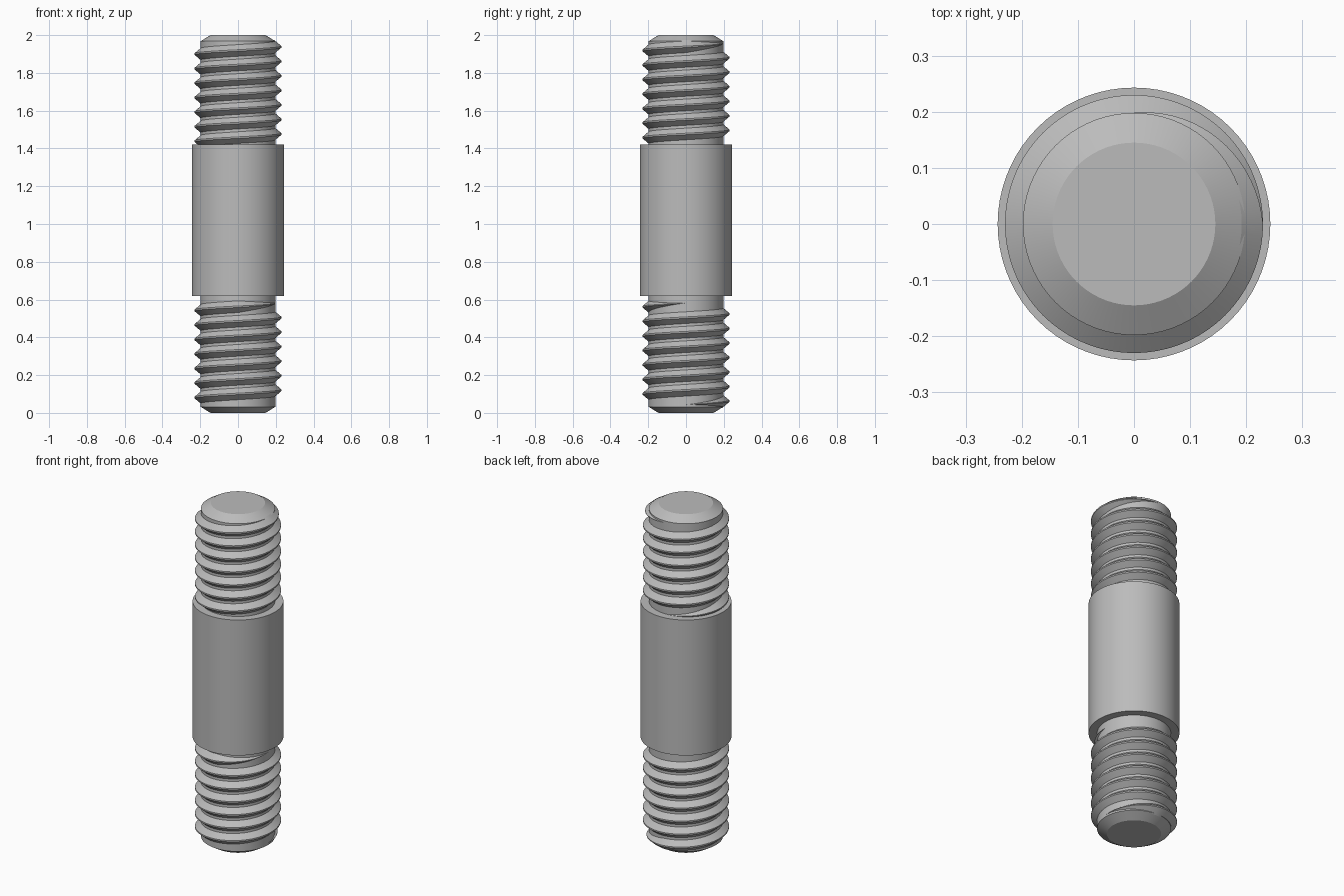
import bpy, bmesh, math

if "Cube" in bpy.data.objects:
    bpy.data.objects.remove(bpy.data.objects["Cube"])

SEG = 72            # sides around the rod
PITCH = 0.0769
TURNS = 7
CORE_R, CREST_R, SHANK_R = 0.198, 0.23, 0.243

steel = bpy.data.materials.new("steel grey")
steel.diffuse_color = (0.5, 0.5, 0.5, 1)
steel.use_nodes = True
steel.node_tree.nodes["Principled BSDF"].inputs["Base Color"].default_value = steel.diffuse_color


def finish(name, bm):
    bmesh.ops.recalc_face_normals(bm, faces=bm.faces)
    mesh = bpy.data.meshes.new(name)
    bm.to_mesh(mesh)
    bm.free()
    mesh.materials.append(steel)
    obj = bpy.data.objects.new(name, mesh)
    bpy.context.collection.objects.link(obj)
    bpy.ops.object.select_all(action='DESELECT')
    obj.select_set(True)
    bpy.context.view_layer.objects.active = obj
    bpy.ops.object.shade_smooth_by_angle(angle=math.radians(25))


def bridge(bm, rings, closed):
    """Join neighbouring vertex rings with quads, capping both ends."""
    for a, b in zip(rings, rings[1:]):
        n = len(a)
        for i in range(n):
            j = (i + 1) % n
            bm.faces.new((a[i], a[j], b[j], b[i]))
    if closed:
        bm.faces.new(rings[0])
        bm.faces.new(rings[-1])


def turned(name, profile):
    """Solid of revolution from (radius, z) points."""
    bm = bmesh.new()
    rings = [[bm.verts.new((r * math.cos(t), r * math.sin(t), z))
              for t in (math.tau * i / SEG for i in range(SEG))]
             for r, z in profile]
    bridge(bm, rings, True)
    finish(name, bm)


def thread(name, z0, start):
    """Right-handed ridge whose height runs out over a quarter turn at each end."""
    bm = bmesh.new()
    rings = []
    steps = TURNS * SEG
    for i in range(steps + 1):
        turn = i / SEG
        s = max(0.02, min(1, turn / 0.25, (TURNS - turn) / 0.25))
        a = start + math.tau * turn
        z = z0 + PITCH * turn
        crest = CORE_R + (CREST_R - CORE_R) * s
        section = [(CORE_R - 0.006, -0.036 * s), (crest, -0.004 * s),
                   (crest, 0.004 * s), (CORE_R - 0.006, 0.036 * s)]
        rings.append([bm.verts.new((r * math.cos(a), r * math.sin(a), z + dz))
                      for r, dz in section])
    bridge(bm, rings, True)
    finish(name, bm)


# Core rod with chamfered ends
turned("core_rod", [(0.145, 0), (CORE_R, 0.032), (CORE_R, 1.968), (0.145, 2)])
# Plain thick middle
turned("shank", [(SHANK_R, 0.62), (SHANK_R, 1.42)])
# Threads on both ends
thread("lower_thread", 0.043, 0)
thread("upper_thread", 1.419, math.pi / 2)
